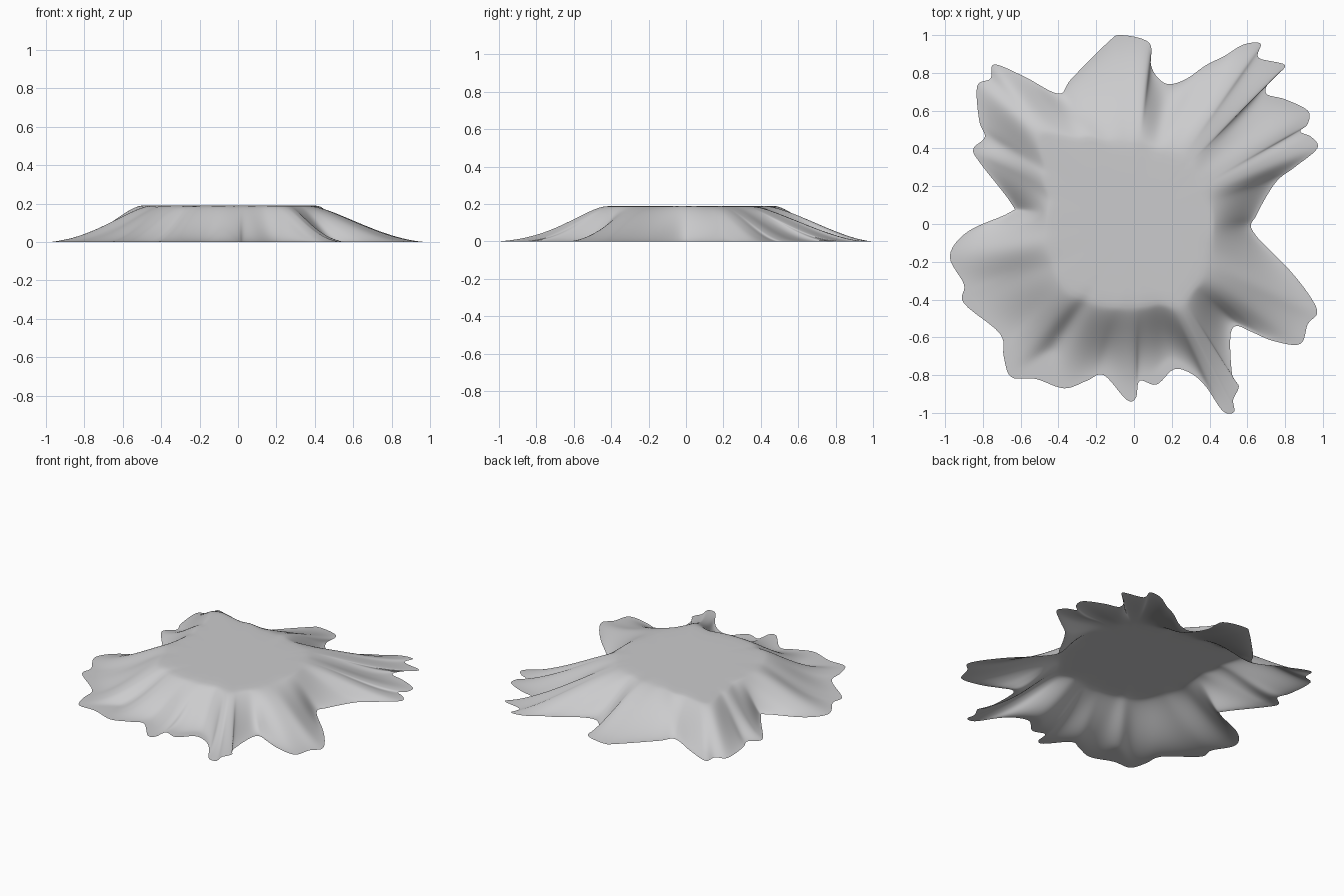
import bpy, bmesh, math
from mathutils import Vector

if "Cube" in bpy.data.objects:
    bpy.data.objects.remove(bpy.data.objects["Cube"])

TOP = 0.19       # plateau height
SEG = 6          # spline steps between outline points
RINGS = 36       # rings down the slope

# Foot of the hill seen from above, counter-clockwise
OUTLINE = [
    (.63, -.04), (.65, .05), (.75, .22), (.85, .30), (.97, .40), (.94, .46), (.88, .49), (.92, .53),
    (.92, .60), (.80, .66), (.70, .69), (.72, .76), (.80, .84), (.66, .88), (.67, .955), (.58, .95),
    (.48, .89), (.38, .84), (.28, .77), (.19, .74), (.13, .77), (.09, .84), (.08, .96), (-.07, 1.0),
    (-.14, .96), (-.33, .77), (-.40, .69), (-.58, .78), (-.74, .845), (-.76, .77), (-.83, .73),
    (-.82, .55), (-.79, .46), (-.85, .40), (-.82, .33), (-.65, .11), (-.66, .06), (-.88, -.04),
    (-.975, -.17), (-.90, -.32), (-.90, -.42), (-.71, -.58), (-.69, -.70), (-.65, -.81), (-.52, -.82),
    (-.37, -.87), (-.25, -.83), (-.16, -.80), (-.04, -.93), (.01, -.92), (.03, -.83), (.12, -.85),
    (.21, -.77), (.30, -.79), (.38, -.86), (.47, -.99), (.53, -.995), (.525, -.93), (.555, -.86),
    (.52, -.80), (.51, -.60), (.54, -.54), (.62, -.57), (.74, -.62), (.88, -.635), (.92, -.53),
    (.97, -.47), (.93, -.38), (.82, -.24)]

# Plateau rim: angle in degrees, radius, hollowness of the slope below
RIM = [(-180, .45, 1.9), (-155, .46, 2.1), (-135, .49, 2.2), (-120, .46, 2.5), (-90, .43, 2.6),
       (-75, .43, 2.5), (-60, .48, 2.5), (-45, .46, 2.0), (-25, .41, 1.9), (0, .41, 1.7),
       (22, .40, 1.8), (45, .42, 1.8), (60, .41, 1.7), (90, .41, 1.6), (105, .44, 1.7),
       (120, .52, 1.7), (137, .65, 1.6), (150, .53, 1.7), (165, .45, 1.6), (180, .45, 1.9)]

# Ridges (+) and gullies (-): angle, half width, height
FOLDS = [(136, 7, .03), (86, 6, .02), (74, 5, -.012), (-123, 4, -.03), (-60, 6, .02),
         (-77, 8, -.012), (-168, 7, .02), (-155, 5, -.01), (-29, 8, .01), (-44, 5, -.01),
         (40, 5, -.01), (25, 6, .01), (55, 6, .008)]


def spline(pts):
    """Closed Catmull-Rom curve through the points."""
    out, n = [], len(pts)
    p = [Vector(q) for q in pts]
    for i in range(n):
        a, b, c, d = p[i - 1], p[i], p[(i + 1) % n], p[(i + 2) % n]
        for k in range(SEG):
            t = k / SEG
            out.append(b + (c - a) * (.5 * t) + (a - b * 2.5 + c * 2 - d * .5) * t ** 2
                       + (b * 1.5 - a * .5 - c * 1.5 + d * .5) * t ** 3)
    return out


def rim(deg):
    """Rim radius and slope hollowness in a direction."""
    deg = (deg + 180) % 360 - 180
    for (a, ra, ha), (b, rb, hb) in zip(RIM, RIM[1:]):
        if a <= deg <= b:
            t = (deg - a) / (b - a)
            t = t * t * (3 - 2 * t)
            return ra + (rb - ra) * t, ha + (hb - ha) * t


def smooth_foot(foot, win):
    """Foot line averaged along its length: guides direction and broad radius."""
    n = len(foot)
    w = [math.exp(-(k / win) ** 2 * 2) for k in range(-win, win + 1)]
    return [sum((foot[(i + k) % n] * w[k + win] for k in range(-win, win + 1)),
                Vector((0, 0))) / sum(w) for i in range(n)]


def height(deg, t, hollow):
    z = TOP * (1 - t ** 1.4) ** hollow
    for a, w, h in FOLDS:
        d = (deg - a + 180) % 360 - 180
        z += h * math.exp(-(d / w) ** 2) * 4 * t * (1 - t)
    return max(0.0, min(TOP, z))


# Hill shell: rings running from the plateau centre out to the foot, open below
bm = bmesh.new()
foot = spline(OUTLINE)
guide = smooth_foot(foot, 3 * SEG)
centre = bm.verts.new((0, 0, TOP))
columns = []
for p, g in zip(foot, guide):
    u = g.normalized()
    r_in, _ = rim(math.degrees(math.atan2(u.y, u.x)))
    start = u * r_in
    col = [bm.verts.new((*(start * f), TOP)) for f in (.35, .7, .9)]
    for k in range(RINGS + 1):
        t = k / RINGS
        q = start.lerp(p, t)
        deg = math.degrees(math.atan2(q.y, q.x))
        r, hollow = rim(deg)
        # near the top follow the broad shape, near the foot the exact outline
        s = min(1, max(0, (q.length - r) / (g.length - r)))
        col.append(bm.verts.new((*q, height(deg, t + (s - t) * (1 - t), hollow))))
    columns.append(col)

for i, a in enumerate(columns):
    b = columns[(i + 1) % len(columns)]
    bm.faces.new((centre, a[0], b[0]))
    for k in range(len(a) - 1):
        bm.faces.new((a[k], a[k + 1], b[k + 1], b[k]))

# Soften the slope while keeping the foot in place
inner = [v for v in bm.verts if not v.is_boundary and v is not centre]
for _ in range(5):
    bmesh.ops.smooth_vert(bm, verts=inner, factor=.5, use_axis_x=True, use_axis_y=True, use_axis_z=True)
for f in bm.faces:
    f.smooth = True

mesh = bpy.data.meshes.new("plateau_hill")
bm.to_mesh(mesh)
bm.free()
hill = bpy.data.objects.new("plateau_hill", mesh)
bpy.context.collection.objects.link(hill)

stone = bpy.data.materials.new("pale grey stone")
stone.diffuse_color = (.6, .6, .61, 1)
stone.use_nodes = True
stone.node_tree.nodes["Principled BSDF"].inputs["Base Color"].default_value = stone.diffuse_color
mesh.materials.append(stone)
